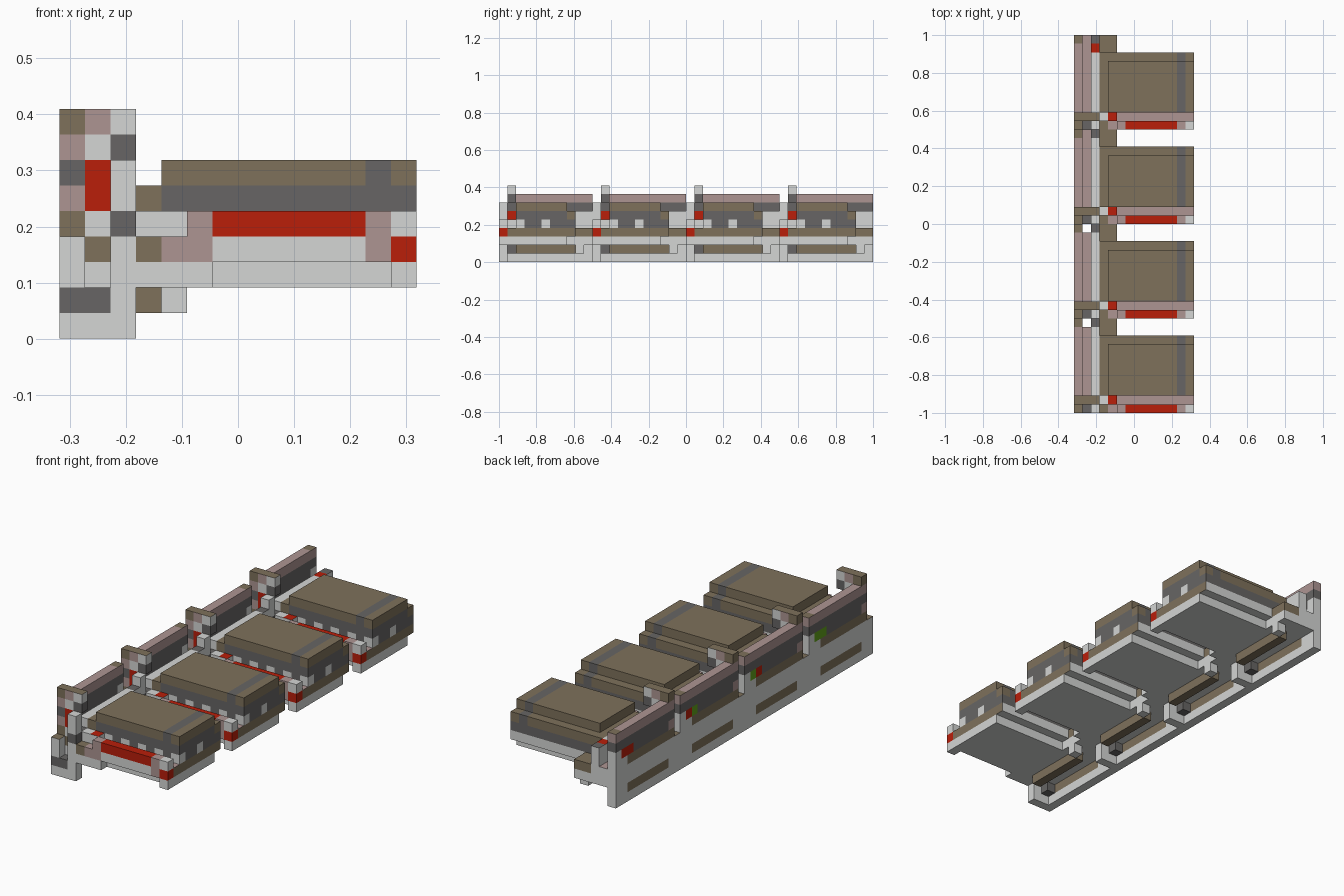
import bpy, bmesh
from mathutils import Vector

cube = bpy.data.objects.get("Cube")
if cube:
    bpy.data.objects.remove(cube, do_unlink=True)

UNIT = 1 / 22            # edge of one building block
BAY = 11                 # blocks per repeated bay
ORIGIN = Vector((-7, -22, 0))

PALETTE = {
    "L": ("light_grey", (0.66, 0.67, 0.66)),
    "D": ("dark_grey", (0.135, 0.131, 0.128)),
    "T": ("tan_brown", (0.21, 0.165, 0.105)),
    "M": ("dusty_mauve", (0.42, 0.30, 0.29)),
    "R": ("signal_red", (0.49, 0.013, 0.003)),
    "G": ("leaf_green", (0.12, 0.36, 0.01)),
}
KEYS = list(PALETTE)
MATERIALS = []
for label, rgb in PALETTE.values():
    mat = bpy.data.materials.new(label)
    mat.use_nodes = True
    mat.diffuse_color = (*rgb, 1)
    bsdf = mat.node_tree.nodes["Principled BSDF"]
    bsdf.inputs["Base Color"].default_value = (*rgb, 1)
    bsdf.inputs["Roughness"].default_value = 0.9
    MATERIALS.append(mat)

# Outward direction of each block face, with its two in-plane axes
SIDES = {}
for axis, names in enumerate((("left", "right"), ("front", "back"), ("bottom", "top"))):
    for sign, side in zip((-1, 1), names):
        step, a, b = Vector(), Vector(), Vector()
        step[axis] = sign
        a[(axis + 1) % 3] = 1
        b[(axis + 2) % 3] = 1
        SIDES[side] = (step, a, b) if sign > 0 else (step, b, a)

cells = {}


def block(part, bay, xs, ys, z, layers, **sides):
    """Stack one colour letter per layer; sides overrides colours by direction."""
    for k, colour in enumerate(layers):
        for i in range(*xs):
            for j in range(*ys):
                paint = {s: colour for s in SIDES}
                paint.update({s: c for s, c in sides.items()
                              if s != "top" or k == len(layers) - 1})
                cells[i, j + bay * BAY, z + k] = (part, paint)


def build_parts():
    """Make one mesh per part, keeping outer faces only."""
    meshes = {}
    for cell, (part, paint) in cells.items():
        bm, corners = meshes.setdefault(part, (bmesh.new(), {}))
        base = Vector(cell)
        for side, (step, a, b) in SIDES.items():
            if tuple(int(c) for c in base + step) in cells:
                continue
            start = base + Vector([max(c, 0) for c in step])
            ring = []
            for p in (start, start + a, start + a + b, start + b):
                key = tuple(p)
                if key not in corners:
                    corners[key] = bm.verts.new((p + ORIGIN) * UNIT)
                ring.append(corners[key])
            bm.faces.new(ring).material_index = KEYS.index(paint[side])
    for part, (bm, _) in meshes.items():
        mesh = bpy.data.meshes.new(part)
        bm.to_mesh(mesh)
        bm.free()
        for mat in MATERIALS:
            mesh.materials.append(mat)
        bpy.context.collection.objects.link(bpy.data.objects.new(part, mesh))


INDICATORS = ("GG", "RG", "GR", "RR")    # marker colours on the outer wall

for bay in range(4):
    # Long wall on the outer edge
    block("back_wall", bay, (0, 1), (2, 9), 0, "LTLLTDDM")
    block("back_wall", bay, (0, 1), (9, 10), 0, "LLLLLDDM")
    block("back_wall", bay, (0, 1), (10, 11), 0, "LLLLLLDM", top="T")
    for n, colour in enumerate(INDICATORS[bay]):
        block("wall_marker", bay, (0, 1), (8 + n, 9 + n), 5, "D", left=colour)

    # Low foot, notch and short post at the front of the bay
    block("wall_foot", bay, (0, 1), (0, 1), 0, "LDLL", top="T", left="L")
    block("wall_foot", bay, (1, 2), (0, 1), 0, "LD")
    block("short_post", bay, (2, 3), (0, 1), 0, "LLLLDLL")

    # Tall post with an inward hook
    block("tall_post", bay, (0, 1), (1, 2), 0, "LLLLTMDMT")
    block("tall_post", bay, (1, 2), (1, 2), 1, "DLTLRRLM", top="T")
    block("tall_post", bay, (1, 2), (1, 2), 6, "R", right="D")
    block("tall_post", bay, (2, 3), (1, 2), 2, "LLD")
    block("post_hook", bay, (2, 3), (1, 2), 7, "DL", top="T")

    # Raised walkway between wall and platform
    block("walkway", bay, (1, 2), (2, 10 if bay < 2 else 11), 2, "LL", top="M")
    block("walkway", bay, (2, 3), (2, 11), 2, "LLLL")
    block("walkway_end", bay, (2, 3), (10, 11), 5, "L", top="D")
    if bay == 3:
        block("walkway_end", bay, (2, 3), (9, 10), 5, "L", top="R")

    # Links from walkway to platform
    block("under_rail", bay, (3, 4), (2, 9), 1, "T")
    block("platform_link", bay, (3, 5), (2, 9), 2, "L")
    block("rear_bracket", bay, (3, 5), (9, 11), 2, "LT")
    block("rear_bracket", bay, (4, 5), (9, 10), 1, "L")
    block("front_arm", bay, (3, 4), (0, 1), 2, "LT")
    block("front_arm", bay, (4, 5), (0, 1), 2, "LM")
    block("front_arm", bay, (3, 4), (1, 2), 2, "LTL")
    block("front_arm", bay, (4, 5), (1, 2), 2, "LML", top="R")

    # Platform base under the box and low ledge before it
    block("platform_base", bay, (5, 14), (2, 8), 2, "L")
    block("front_ledge", bay, (5, 14), (1, 2), 2, "LT", top="M")

    # Front bar carried between two legs
    block("bar_leg", bay, (5, 6), (0, 1), 2, "LMM")
    block("front_bar", bay, (6, 12), (0, 1), 3, "LR")
    block("front_bar", bay, (12, 13), (0, 1), 3, "MM")
    block("corner_post", bay, (13, 14), (0, 1), 2, "LRL")

    # Box body with a narrower lid and a dark band across both
    block("box_body", bay, (3, 4), (2, 9), 3, "TDT")
    block("box_body", bay, (4, 14), (2, 8), 3, "TDD")
    block("box_body", bay, (4, 14), (8, 9), 3, "L", right="T")
    block("box_body", bay, (4, 14), (8, 9), 4, "DT")
    block("box_body", bay, (12, 13), (8, 9), 5, "D")
    block("box_lid", bay, (4, 14), (2, 8), 6, "T")
    block("lid_band", bay, (12, 13), (2, 8), 6, "D")

    # Small lights along the box front and side
    block("box_light", bay, (3, 5), (2, 3), 4, "D", front="L")
    for i in range(5, 13, 2):
        block("box_light", bay, (i, i + 1), (2, 3), 4, "D", front="L")
    block("box_light", bay, (13, 14), (2, 3), 4, "D", front="L", right="L")
    block("box_light", bay, (13, 14), (5, 6), 4, "D", right="L")

build_parts()
